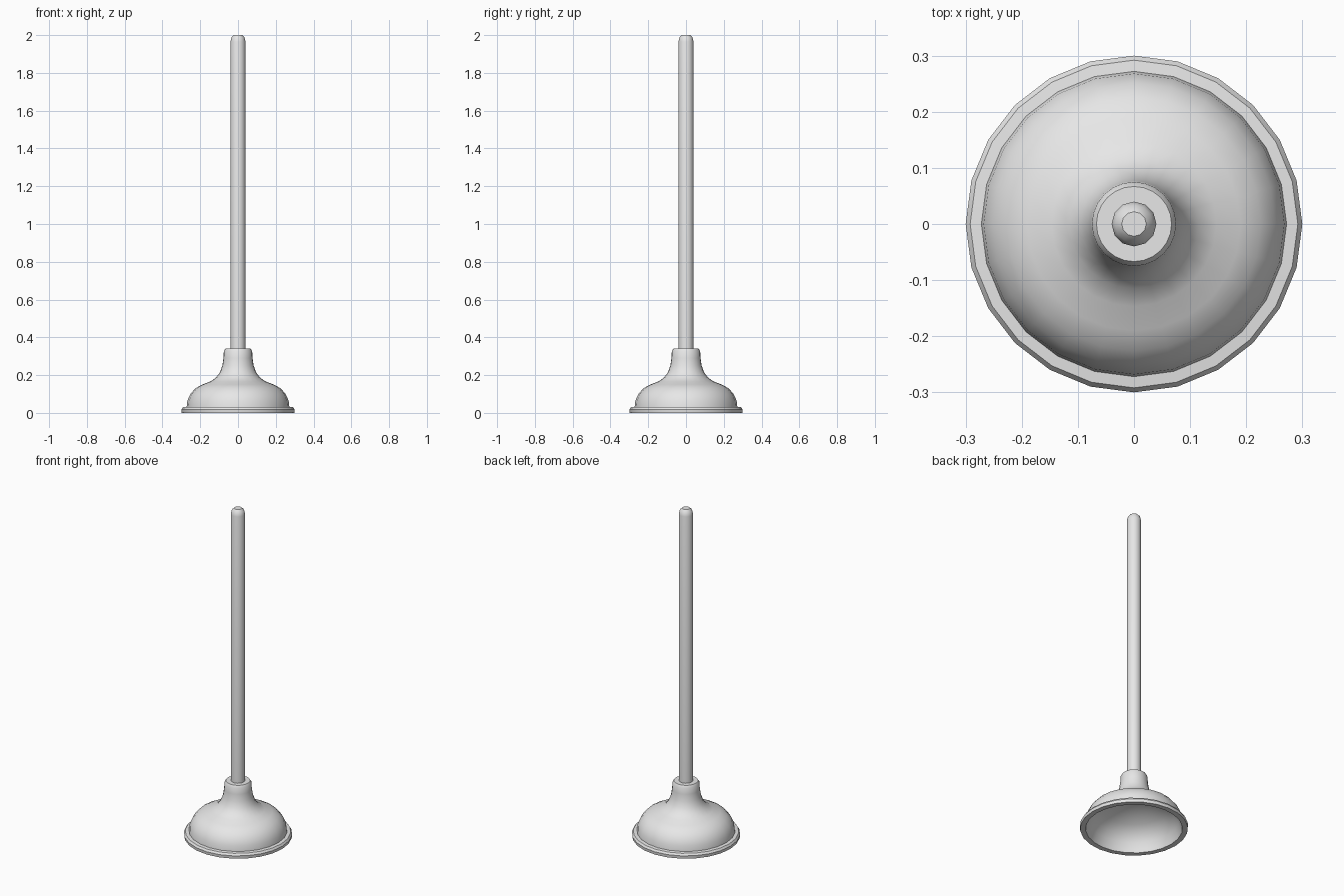
import bpy
import bmesh
from math import cos, sin, pi, radians

old = bpy.data.objects.get("Cube")
if old:
    bpy.data.objects.remove(old, do_unlink=True)


def make_material(name, colour):
    mat = bpy.data.materials.new(name)
    mat.use_nodes = True
    mat.diffuse_color = colour
    mat.node_tree.nodes["Principled BSDF"].inputs["Base Color"].default_value = colour
    return mat


def lathe(name, profile, sides, mat, sharp_angle):
    """Revolve (radius, height) points about z and cap both ends."""
    bm = bmesh.new()
    rings = []
    for r, z in profile:
        rings.append([bm.verts.new((r * cos(2 * pi * i / sides),
                                    r * sin(2 * pi * i / sides), z))
                      for i in range(sides)])
    for a, b in zip(rings, rings[1:]):
        for i in range(sides):
            j = (i + 1) % sides
            bm.faces.new((a[i], a[j], b[j], b[i]))
    bm.faces.new(rings[0])
    bm.faces.new(rings[-1])
    bmesh.ops.recalc_face_normals(bm, faces=bm.faces)
    mesh = bpy.data.meshes.new(name)
    bm.to_mesh(mesh)
    bm.free()
    obj = bpy.data.objects.new(name, mesh)
    bpy.context.collection.objects.link(obj)
    mesh.materials.append(mat)
    bpy.ops.object.select_all(action="DESELECT")
    obj.select_set(True)
    bpy.context.view_layer.objects.active = obj
    bpy.ops.object.shade_smooth_by_angle(angle=radians(sharp_angle))
    return obj


grey = make_material("light grey", (0.8, 0.8, 0.8, 1.0))

# Hollow cup: inner dome from its ceiling down, round the rim, up to the collar
inner = [(0.06, 0.175), (0.12, 0.155), (0.18, 0.13), (0.225, 0.095),
         (0.25, 0.055), (0.262, 0.02), (0.268, 0.005)]
rim = [(0.298, 0.005), (0.3, 0.018), (0.292, 0.03), (0.272, 0.032)]
outer = [(0.268, 0.065), (0.252, 0.1), (0.226, 0.13), (0.19, 0.15),
         (0.147, 0.166), (0.115, 0.188), (0.095, 0.217), (0.083, 0.25)]
collar = [(0.077, 0.29), (0.075, 0.327), (0.067, 0.34), (0.036, 0.34)]
lathe("rubber_cup", inner + rim + outer + collar, 24, grey, 40)

# Long handle with a rounded tip, seated in the collar
handle = [(0.04, 0.2), (0.04, 1.965), (0.034, 1.988), (0.022, 2.0)]
lathe("handle", handle, 12, grey, 40)

# Rest the rim on the ground
cup = bpy.data.objects["rubber_cup"]
for v in cup.data.vertices:
    if v.co.z < 0.006:
        v.co.z = 0.0
